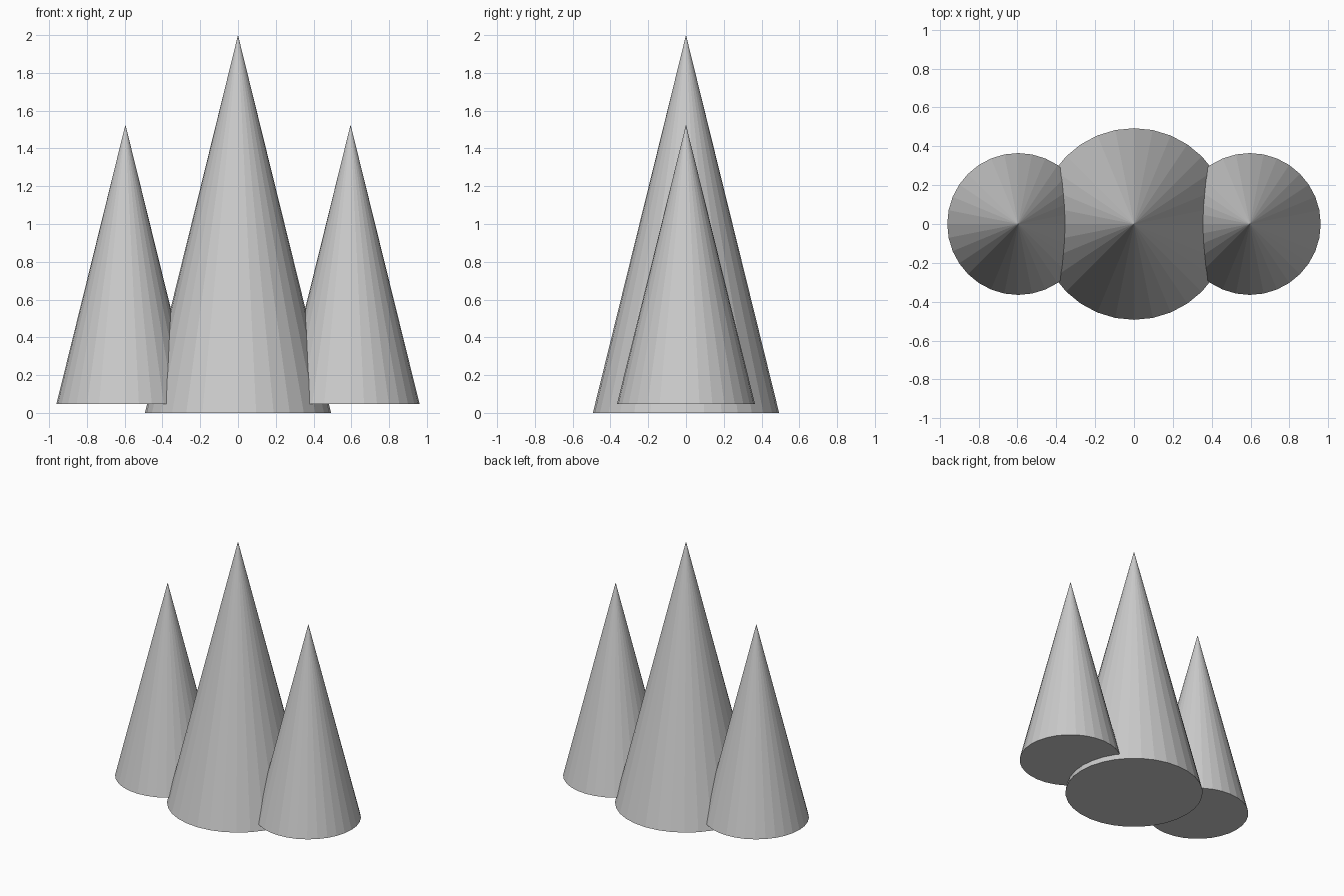
import bpy

cube = bpy.data.objects.get("Cube")
if cube:
    bpy.data.objects.remove(cube, do_unlink=True)

# One plain grey for every part
GREY = (0.6, 0.6, 0.6, 1)
grey = bpy.data.materials.new("plain_grey")
grey.use_nodes = True
grey.diffuse_color = GREY
grey.node_tree.nodes["Principled BSDF"].inputs["Base Color"].default_value = GREY


def add_cone(name, x, base, top, radius):
    """Flat-shaded, closed cone standing between two heights."""
    bpy.ops.mesh.primitive_cone_add(
        vertices=32, radius1=radius, radius2=0, depth=top - base,
        end_fill_type='NGON', location=(x, 0, (base + top) / 2))
    cone = bpy.context.object
    cone.name = cone.data.name = name
    cone.data.materials.append(grey)
    bpy.ops.object.shade_flat()


# Tall middle cone, flanked by two smaller ones raised a little
add_cone("centre_cone", 0, 0, 2, 0.493)
for name, side in (("left_cone", 1), ("right_cone", -1)):
    add_cone(name, side * 0.596, 0.048, 1.526, 0.365)
